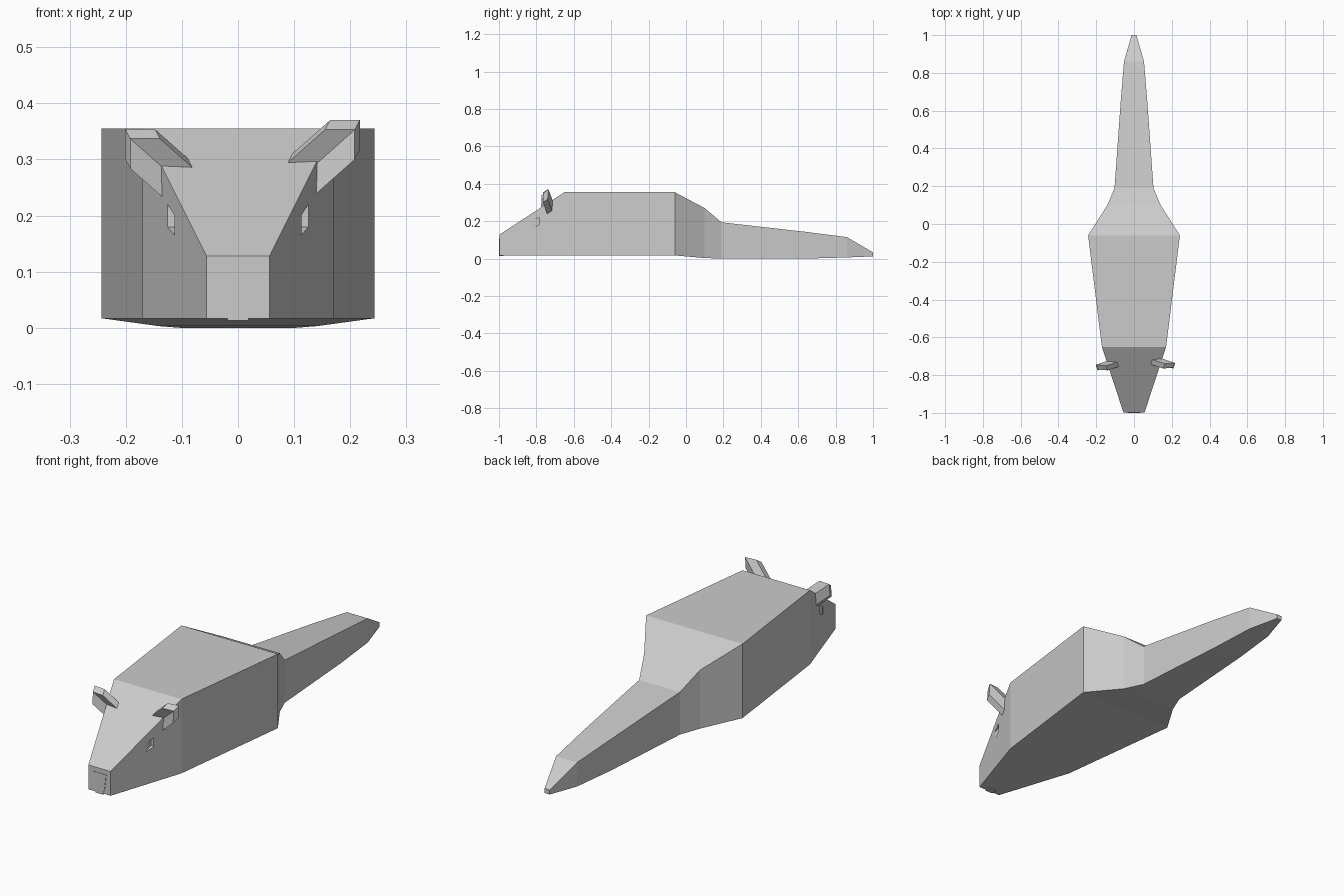
import bpy, bmesh

if "Cube" in bpy.data.objects:
    bpy.data.objects.remove(bpy.data.objects["Cube"])


def make(name, verts, faces):
    me = bpy.data.meshes.new(name)
    me.from_pydata(verts, [], faces)
    bm = bmesh.new()
    bm.from_mesh(me)
    bmesh.ops.recalc_face_normals(bm, faces=bm.faces)
    bm.to_mesh(me)
    bm.free()
    ob = bpy.data.objects.new(name, me)
    bpy.context.collection.objects.link(ob)
    return ob


def loft(name, rings):
    n = len(rings[0])
    verts = [v for r in rings for v in r]
    faces = [tuple(range(n)), tuple(range(len(verts) - n, len(verts)))]
    for i in range(len(rings) - 1):
        for j in range(n):
            k = (j + 1) % n
            faces.append((i * n + j, i * n + k, (i + 1) * n + k, (i + 1) * n + j))
    return make(name, verts, faces)


# body and tail: rectangular sections (y, half width, bottom, top)
sections = [(-0.998, 0.056, 0.017, 0.128), (-0.65, 0.17, 0.017, 0.355),
            (-0.06, 0.243, 0.017, 0.355), (0.10, 0.141, 0.003, 0.27),
            (0.19, 0.103, 0.0, 0.194), (0.64, 0.071, 0.0, 0.143),
            (0.86, 0.053, 0.006, 0.115), (1.0, 0.013, 0.012, 0.033)]
body = loft("body", [[(-w, y, b), (w, y, b), (w, y, t), (-w, y, t)]
                     for y, w, b, t in sections])

# eye sockets cut into the sides of the head
eye = [(-0.824, 0.165), (-0.786, 0.18), (-0.786, 0.22), (-0.824, 0.2)]
for s in (-1, 1):
    cutter = loft("eye_cutter", [[(s * x, y, z) for y, z in eye]
                                 for x in (0.1115, 0.2)])
    cutter.hide_render = True
    cutter.hide_viewport = True
    mod = body.modifiers.new("eye_socket", 'BOOLEAN')
    mod.operation = 'DIFFERENCE'
    mod.solver = 'EXACT'
    mod.object = cutter

# ears: folded plates pointing up and outward, slightly different per side
for name, s, w, h, yf in (("right_ear", 1, 0.208, 0.353, -0.765),
                          ("left_ear", -1, 0.192, 0.337, -0.775)):
    tip = [(w - 0.053, h, yf), (w, h, yf + 0.005), (w, h - 0.053, yf)]
    root = [(x - 0.09, z - 0.08, y + 0.03) for x, z, y in tip]
    outline = tip + root[::-1]
    front = [(s * x, y, z) for x, z, y in outline]
    back = [(s * (x + 0.009), y + 0.025, z + 0.017) for x, z, y in outline]
    faces = [(0, 1, 4, 5), (1, 2, 3, 4), (6, 7, 10, 11), (7, 8, 9, 10)]
    faces += [(i, (i + 1) % 6, (i + 1) % 6 + 6, i + 6) for i in range(6)]
    make(name, front + back, faces)

# front teeth
teeth = [(-0.018, 0.013), (0.018, 0.013), (0.027, 0.04),
         (0.035, 0.107), (-0.035, 0.107), (-0.027, 0.04)]
loft("teeth", [[(x, y, z) for x, z in teeth] for y in (-1.0, -0.975)])
